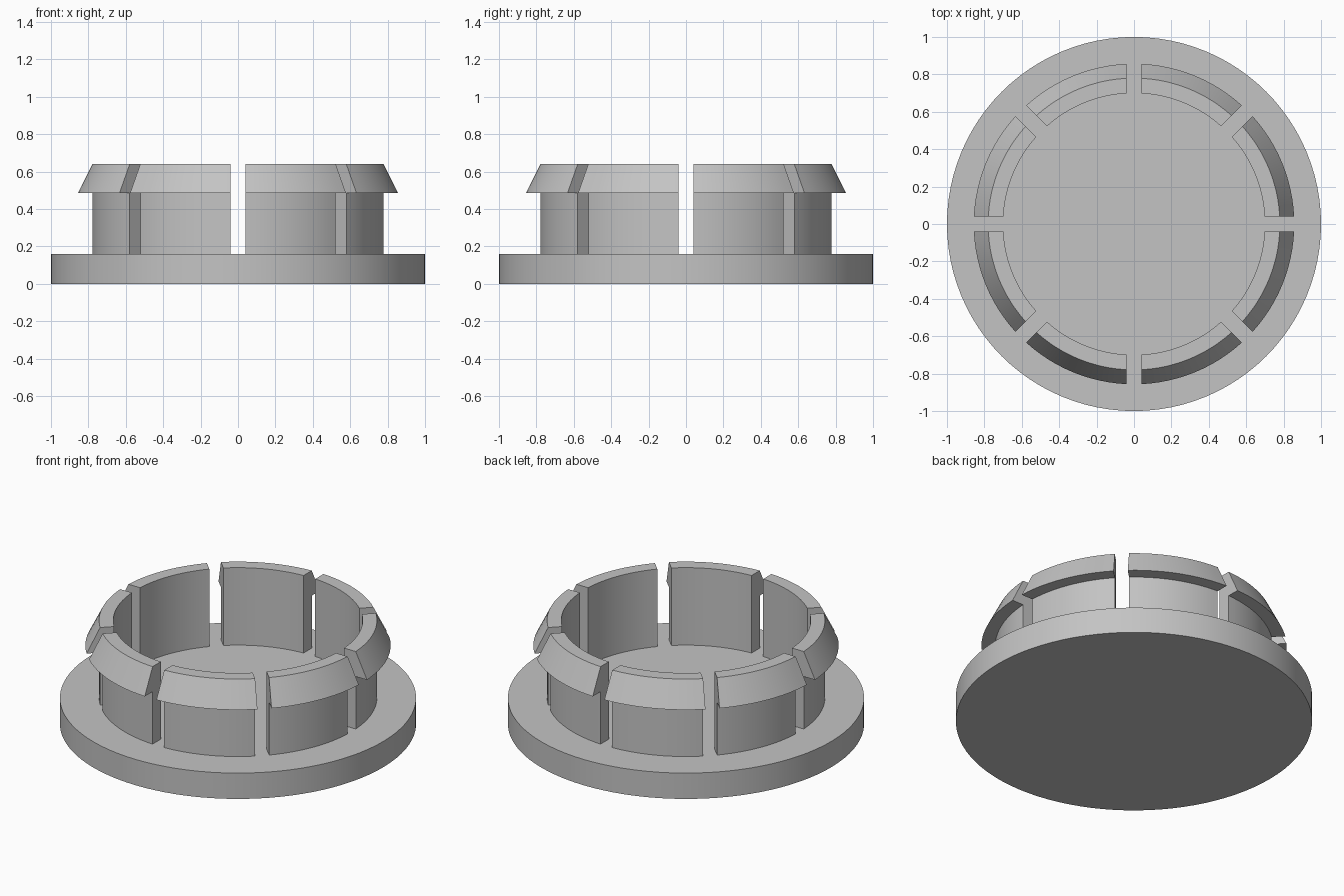
import bpy, bmesh
from math import pi, sin, cos, asin, radians

cube = bpy.data.objects.get("Cube")
if cube:
    bpy.data.objects.remove(cube, do_unlink=True)

GREY = (0.55, 0.55, 0.55, 1)
mat = bpy.data.materials.new("plain grey")
mat.use_nodes = True
mat.diffuse_color = GREY
mat.node_tree.nodes["Principled BSDF"].inputs["Base Color"].default_value = GREY


def finish(bm, name):
    bmesh.ops.recalc_face_normals(bm, faces=bm.faces)
    mesh = bpy.data.meshes.new(name)
    bm.to_mesh(mesh)
    bm.free()
    mesh.materials.append(mat)
    mesh.shade_smooth()
    mesh.set_sharp_from_angle(angle=radians(25))
    obj = bpy.data.objects.new(name, mesh)
    bpy.context.scene.collection.objects.link(obj)


# Round base flange
BASE = 0.16
bm = bmesh.new()
bmesh.ops.create_cone(bm, cap_ends=True, segments=96, radius1=1, radius2=1, depth=BASE)
bmesh.ops.translate(bm, verts=bm.verts, vec=(0, 0, BASE / 2))
finish(bm, "base_flange")

# Snap clip cross-section: straight wall with a tapered barb on the outside
PROFILE = [(0.70, BASE - 0.01), (0.78, BASE - 0.01), (0.78, 0.485),
           (0.857, 0.485), (0.78, 0.64), (0.70, 0.64)]
CLIPS, STEPS, HALF_GAP = 8, 12, 0.04


def clip(index):
    """Sweep the section round one sector, leaving parallel-sided gaps."""
    bm = bmesh.new()
    middle, half = (index + 0.5) * 2 * pi / CLIPS, pi / CLIPS
    rings = []
    for i in range(STEPS + 1):
        t = 2 * i / STEPS - 1
        ring = []
        for r, z in PROFILE:
            a = middle + t * (half - asin(HALF_GAP / r))
            ring.append(bm.verts.new((r * cos(a), r * sin(a), z)))
        rings.append(ring)
    n = len(PROFILE)
    for a, b in zip(rings, rings[1:]):
        for j in range(n):
            k = (j + 1) % n
            bm.faces.new((a[j], a[k], b[k], b[j]))
    bm.faces.new(rings[0])
    bm.faces.new(rings[-1])
    finish(bm, f"snap_clip_{index + 1}")


for index in range(CLIPS):
    clip(index)
